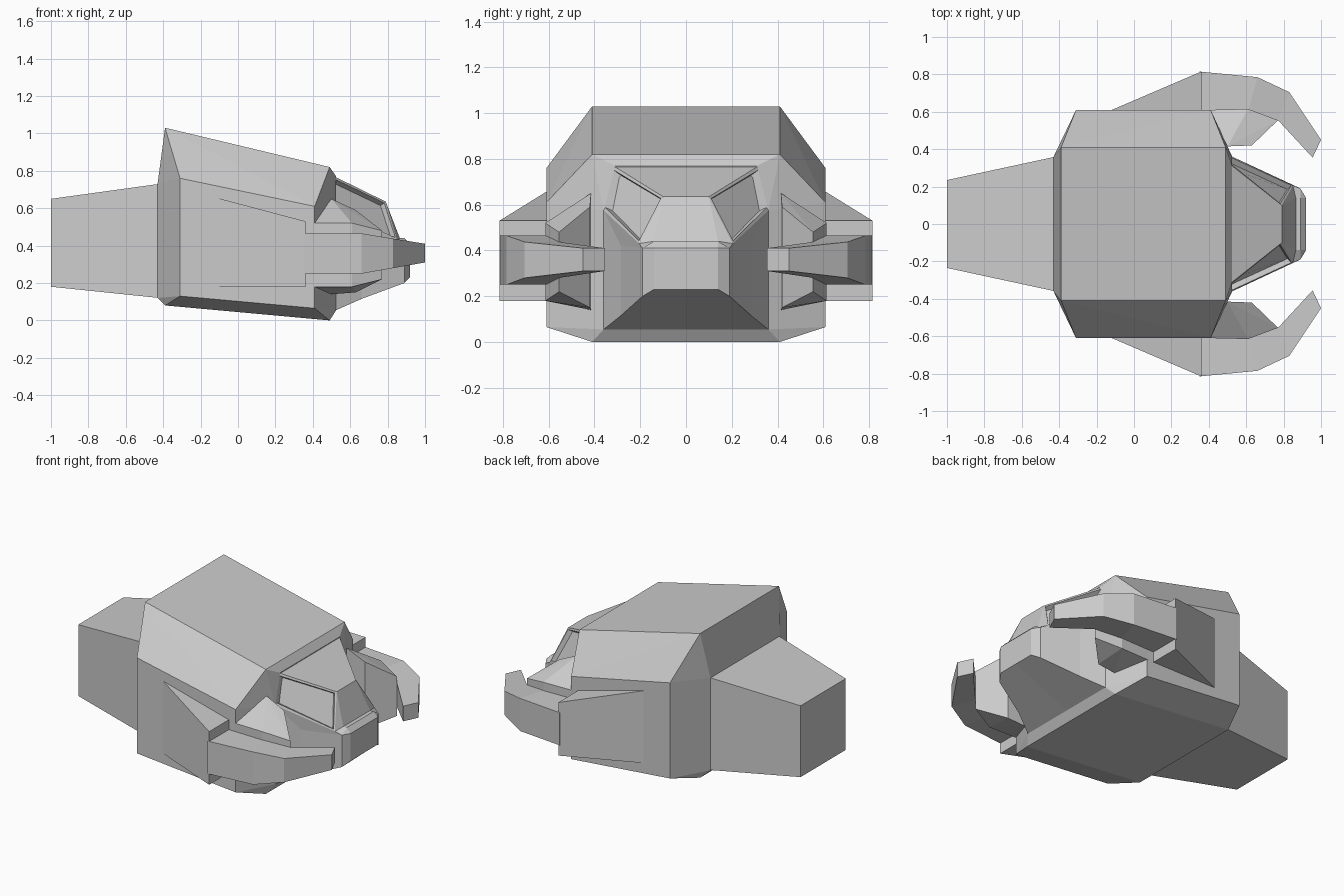
import bpy, bmesh, math

if "Cube" in bpy.data.objects:
    bpy.data.objects.remove(bpy.data.objects["Cube"])


def finish(name, bm, mirror=False):
    bmesh.ops.recalc_face_normals(bm, faces=bm.faces)
    me = bpy.data.meshes.new(name)
    bm.to_mesh(me)
    bm.free()
    ob = bpy.data.objects.new(name, me)
    bpy.context.collection.objects.link(ob)
    if mirror:
        m = ob.modifiers.new("Mirror", 'MIRROR')
        m.use_axis = (False, True, False)
    return ob


def hull(name, pts, both_sides=False, mirror=False):
    """Convex faceted block; both_sides also adds the points at -y."""
    bm = bmesh.new()
    if both_sides:
        pts = pts + [(x, -y, z) for x, y, z in pts]
    for p in pts:
        bm.verts.new(p)
    bmesh.ops.convex_hull(bm, input=bm.verts)
    bmesh.ops.dissolve_limit(bm, angle_limit=math.radians(2),
                             verts=bm.verts, edges=bm.edges)
    return finish(name, bm, mirror)


def columns(cols):
    """Vertical edges (x, y, z_top, z_bottom) to points."""
    return [(x, y, z) for x, y, a, b in cols for z in (a, b)]


# main shell with sloped roof, chamfered sides and front bezel
hull("body_shell", columns([
    (-.43, .36, .73, .12), (-.39, .41, 1.03, .08), (-.31, .61, .76, .13),
    (.41, .61, .61, .065), (.49, .41, .82, 0), (.525, .36, .575, .055),
]) + [(.525, .31, .77)], both_sides=True)

# tapered rear block
hull("rear_block", columns([(-.42, .36, .73, .12), (-1, .235, .65, .18)]),
     both_sides=True)

# wedge pods on the flanks
hull("side_pod", [(-.13, .605, .66), (-.13, .605, .18)] + columns([
    (.36, .60, .53, .18), (.36, .815, .53, .18)]), mirror=True)

# angular cheeks behind the claws
hull("cheek", columns([
    (.40, .61, .52, .18), (.61, .615, .52, .18), (.77, .555, .48, .22),
    (.63, .42, .59, .15), (.50, .415, .65, .14)]), mirror=True)

# curved claws: loft of rectangular sections (outer xy, inner xy, top, bottom)
sections = [((.35, .815), (.35, .60), .465, .25),
            ((.66, .785), (.61, .60), .465, .25),
            ((.83, .705), (.77, .555), .437, .28),
            ((1, .45), (.955, .355), .41, .31)]
bm = bmesh.new()
rings = [[bm.verts.new(p) for p in ((*o, t), (*i, t), (*i, b), (*o, b))]
         for o, i, t, b in sections]
for r, s in zip(rings, rings[1:]):
    for k in range(4):
        j = (k + 1) % 4
        bm.faces.new((r[k], r[j], s[j], s[k]))
bm.faces.new(rings[0])
bm.faces.new(rings[-1])
finish("claw", bm, mirror=True)

# head: half mesh, mirrored, with recessed window
P = {"A": (.525, .31, .765), "B": (.525, .36, .575), "C": (.525, .36, .055),
     "D": (.79, .10, .635), "E": (.865, .14, .44), "F": (.85, .205, .43),
     "G": (.89, .19, .41), "H": (.89, .19, .20), "I": (.92, .14, .41),
     "J": (.92, .14, .23), "K": (.89, .14, .44), "M": (.66, .285, .42),
     "N": (.66, .285, .115)}
for k in "ACDEIJK":
    P[k.lower()] = (P[k][0], 0, P[k][2])   # centre line copies
bm = bmesh.new()
V = {k: bm.verts.new(p) for k, p in P.items()}
F = {f: bm.faces.new([V[c] for c in f]) for f in (
    "aADd", "dDEe", "ABFD", "DFE", "EFGK", "eEKk", "KGI", "kKIi", "iIJj",
    "IGHJ", "BCNM", "MNHG", "BMGF", "cCNHJj")}
bmesh.ops.recalc_face_normals(bm, faces=bm.faces)
if F["ABFD"].normal.y < 0:
    bmesh.ops.reverse_faces(bm, faces=bm.faces)
win = F["ABFD"]
bmesh.ops.inset_region(bm, faces=[win], thickness=.015, depth=0)
bmesh.ops.inset_region(bm, faces=[win], thickness=.005, depth=-.03)
finish("head", bm, mirror=True)
